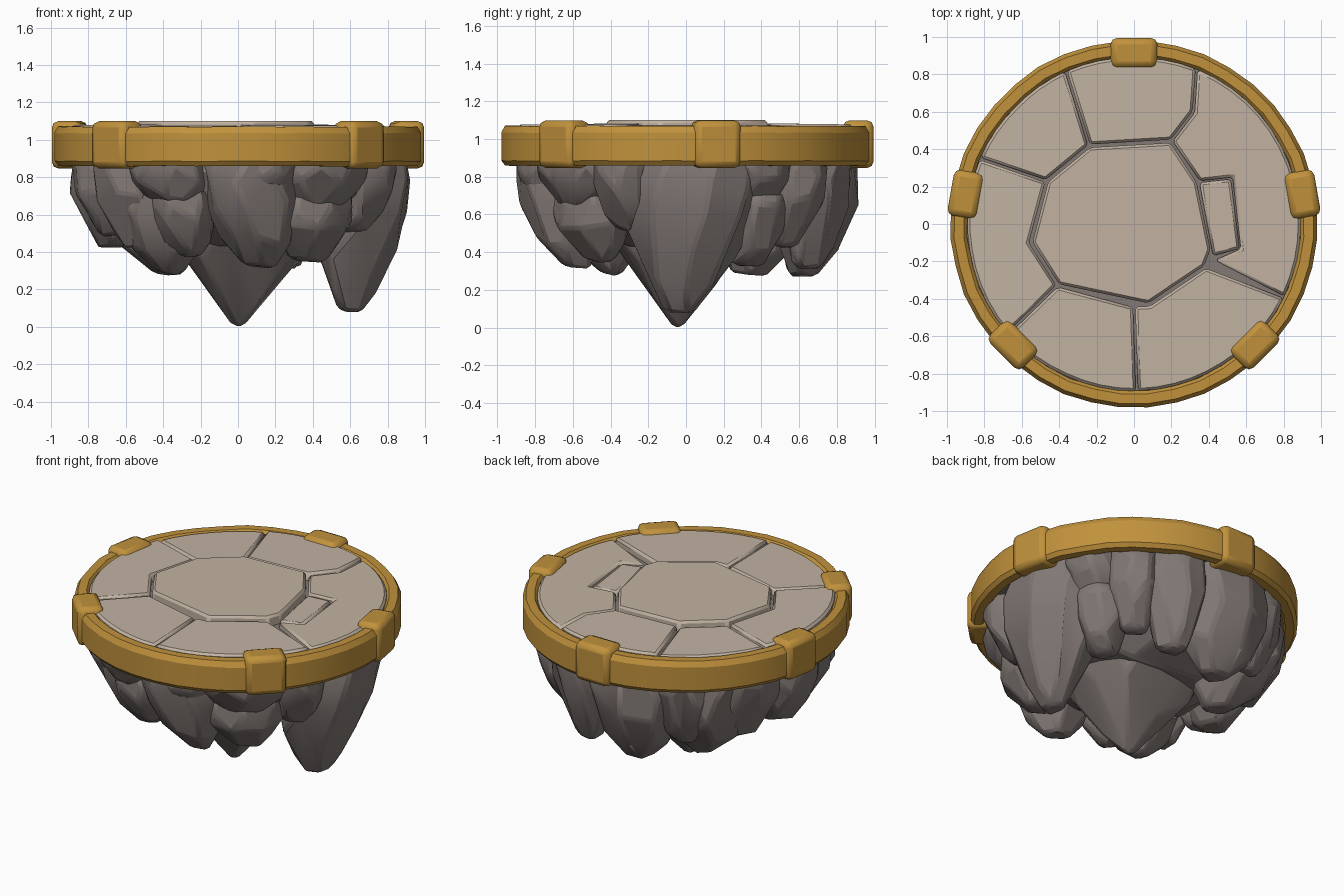
import bpy, bmesh, math, random
from mathutils import Vector, Matrix

if "Cube" in bpy.data.objects:
    bpy.data.objects.remove(bpy.data.objects["Cube"])

random.seed(7)

def material(name, rgb):
    m = bpy.data.materials.new(name)
    m.diffuse_color = (*rgb, 1)
    m.use_nodes = True
    m.node_tree.nodes["Principled BSDF"].inputs["Base Color"].default_value = m.diffuse_color
    return m

GOLD = material("gold", (0.53, 0.285, 0.045))
ROCK = material("grey_rock", (0.222, 0.19, 0.178))
SLAB = material("tan_stone", (0.54, 0.45, 0.365))

def finish(bm, name, mat, bevel=0.0, segments=1, smooth=25):
    bmesh.ops.recalc_face_normals(bm, faces=bm.faces)
    me = bpy.data.meshes.new(name)
    bm.to_mesh(me)
    bm.free()
    ob = bpy.data.objects.new(name, me)
    bpy.context.collection.objects.link(ob)
    me.materials.append(mat)
    if bevel:
        b = ob.modifiers.new("bevel", "BEVEL")
        b.width, b.segments = bevel, segments
        b.limit_method, b.angle_limit = "ANGLE", math.radians(22)
    bpy.ops.object.select_all(action="DESELECT")
    ob.select_set(True)
    bpy.context.view_layer.objects.active = ob
    bpy.ops.object.shade_smooth_by_angle(angle=math.radians(smooth))
    return ob

def polar(r, deg):
    return Vector((r * math.cos(math.radians(deg)), r * math.sin(math.radians(deg))))

# gold ring: chamfered section turned around z
section = [(0.895, 0.88), (0.91, 0.86), (0.962, 0.86), (0.982, 0.885),
           (0.982, 1.035), (0.962, 1.07), (0.91, 1.07), (0.893, 1.05)]
N = 40
bm = bmesh.new()
loops = []
for i in range(N):
    w = random.uniform(-0.003, 0.003)
    loops.append([bm.verts.new((*polar(r + w, (i + 0.5) * 360 / N), z + w)) for r, z in section])
for i in range(N):
    a, b = loops[i], loops[(i + 1) % N]
    for j in range(len(section)):
        k = (j + 1) % len(section)
        bm.faces.new((a[j], a[k], b[k], b[j]))
finish(bm, "gold_ring", GOLD)

# five gold clamps on the ring
for i, ang in enumerate((90, 10, 170, 225, 315)):
    bm = bmesh.new()
    bmesh.ops.create_cube(bm, size=1)
    bm.transform(Matrix.Rotation(math.radians(ang), 4, "Z")
                 @ Matrix.Translation((0.914, 0, 0.973))
                 @ Matrix.Diagonal((0.162, 0.25, 0.253, 1)))
    finish(bm, f"clamp_{i + 1}", GOLD, 0.035, 2, 35)

# rock bed under the slabs, closing the gaps
bm = bmesh.new()
bmesh.ops.create_cone(bm, cap_ends=True, segments=40, radius1=0.88, radius2=0.905, depth=0.13)
bm.transform(Matrix.Translation((0, 0, 0.968)))
finish(bm, "rock_bed", ROCK)

# paving slabs
def slab(name, pts, top, gap=0.007):
    pts = [Vector(p) for p in pts]
    c = sum(pts, Vector((0, 0))) / len(pts)
    pts = [p + (c - p).normalized() * gap for p in pts]
    bm = bmesh.new()
    f = bm.faces.new([bm.verts.new((p.x, p.y, 0.97)) for p in pts])
    up = bmesh.ops.extrude_face_region(bm, geom=[f])["geom"]
    for v in (g for g in up if isinstance(g, bmesh.types.BMVert)):
        v.co.z = top + 0.012 * (0.75 - v.co.xy.length) if top < 1.095 else top
    finish(bm, name, SLAB, 0.014, 1, 20)

def arc(a0, a1, n=8):
    return [polar(0.897, a0 + (a1 - a0) * i / n) for i in range(n + 1)]

A, B, C, D, E = (-0.47, 0.23), (-0.24, 0.42), (0.2, 0.445), (0.345, 0.23), (0.42, -0.14)
F, G, H, I = (0.385, -0.23), (0.08, -0.435), (-0.41, -0.33), (-0.555, -0.1)
J, K, L, M = (0.32, 0.6), (0.52, 0.25), (0.57, -0.14), (0.0, -0.44)
slab("centre_slab", [A, B, C, D, E, F, G, H, I], 1.10, 0.012)
slab("back_slab", [B, C, J] + arc(68, 114), 1.08)
slab("right_slab", [J, C, D, K, L, (0.43, -0.2)] + arc(-26, 68, 14), 1.072)
slab("small_slab", [D, K, L, (0.42, -0.18)], 1.066, 0.01)
slab("front_right_slab", [F, G, M] + arc(-89, -26, 10), 1.078)
slab("front_left_slab", [M, H] + arc(-139, -89), 1.075)
slab("left_slab", [H, I, A] + arc(157, 221, 10), 1.08)
slab("back_left_slab", [B, A] + arc(157, 114), 1.072)

# hanging rocks: jittered rings wrapped in a convex hull
PROFILE = ((0, 0.88), (0.2, 1.0), (0.45, 0.98), (0.74, 0.74))
def rock(name, c, top, tip, bot, rx, ry, turn=0, end=0.3, profile=PROFILE, jitter=0.07):
    bm = bmesh.new()
    c, tip = Vector(c), Vector(tip)
    rot = Matrix.Rotation(math.radians(turn), 2)
    for t, s in profile + ((1, end),):
        n = 8 if s > 0.5 else 5
        off = random.random()
        mid = c.lerp(tip, t ** 1.5)
        for i in range(n):
            a = (i + off + random.uniform(-0.2, 0.2)) / n * math.tau
            k = s * (1.05 + random.uniform(-jitter, jitter))
            p = mid + rot @ Vector((rx * k * math.cos(a), ry * k * math.sin(a)))
            dz = 0 if t in (0, 1) else random.uniform(-0.06, 0.06) * (top - bot)
            if t == 1:
                dz = random.uniform(0, 0.03) if i else 0
            bm.verts.new((p.x, p.y, top + (bot - top) * t + dz))
    bmesh.ops.convex_hull(bm, input=bm.verts)
    bmesh.ops.delete(bm, geom=[v for v in bm.verts if not v.link_faces], context="VERTS")
    bmesh.ops.dissolve_limit(bm, angle_limit=math.radians(13), verts=bm.verts, edges=bm.edges)
    finish(bm, name, ROCK, 0.018, 1, 22)

# core cone, filler and the large hanging rocks
CONE = ((0, 1.0), (0.3, 0.92), (0.58, 0.63), (0.8, 0.34))
LONG = ((0, 0.9), (0.2, 1.0), (0.4, 0.95), (0.6, 0.78), (0.8, 0.52))
rock("core_cone", (0, -0.01), 0.92, (0, -0.04), 0.003, 0.52, 0.50, 0, 0.06, CONE, 0.05)
rock("upper_core", (0, 0), 0.93, (0, 0), 0.42, 0.76, 0.76, 0, 0.5, PROFILE, 0.04)
rock("right_rock", (0.645, 0.04), 0.92, (0.60, -0.03), 0.075, 0.275, 0.35, 0, 0.24, LONG, 0.05)
rock("front_rock", (0.05, -0.69), 0.92, (0.12, -0.58), 0.31, 0.25, 0.22, 0, 0.35)
rock("back_rock", (-0.1, 0.71), 0.92, (-0.1, 0.62), 0.27, 0.30, 0.22, 0, 0.33)
rock("left_rock", (-0.70, -0.03), 0.92, (-0.66, -0.03), 0.42, 0.2, 0.26, 0, 0.42)
rock("inner_back_rock", (-0.50, 0.40), 0.92, (-0.38, 0.33), 0.27, 0.28, 0.28, 0, 0.33)
rock("inner_front_rock", (-0.42, -0.42), 0.85, (-0.37, -0.40), 0.27, 0.24, 0.22, 0, 0.28)

# smaller rocks: angle, distance, half width, top, bottom
small = [(240, 0.76, 0.21, 0.92, 0.61), (243, 0.66, 0.18, 0.74, 0.37),
         (217, 0.75, 0.20, 0.92, 0.42), (195, 0.76, 0.18, 0.92, 0.48),
         (308, 0.76, 0.26, 0.92, 0.60), (309, 0.66, 0.23, 0.72, 0.34),
         (334, 0.76, 0.16, 0.92, 0.50), (31, 0.76, 0.17, 0.92, 0.61),
         (33, 0.68, 0.17, 0.72, 0.32), (50, 0.76, 0.17, 0.92, 0.42),
         (69, 0.77, 0.20, 0.92, 0.31), (124, 0.76, 0.20, 0.92, 0.42),
         (153, 0.76, 0.22, 0.92, 0.43), (282, 0.76, 0.15, 0.92, 0.62)]
for i, (ang, r, w, top, bot) in enumerate(small):
    rock(f"small_rock_{i + 1}", polar(r, ang), top, polar(r - 0.08, ang), bot,
         0.165, w, ang, 0.45)
